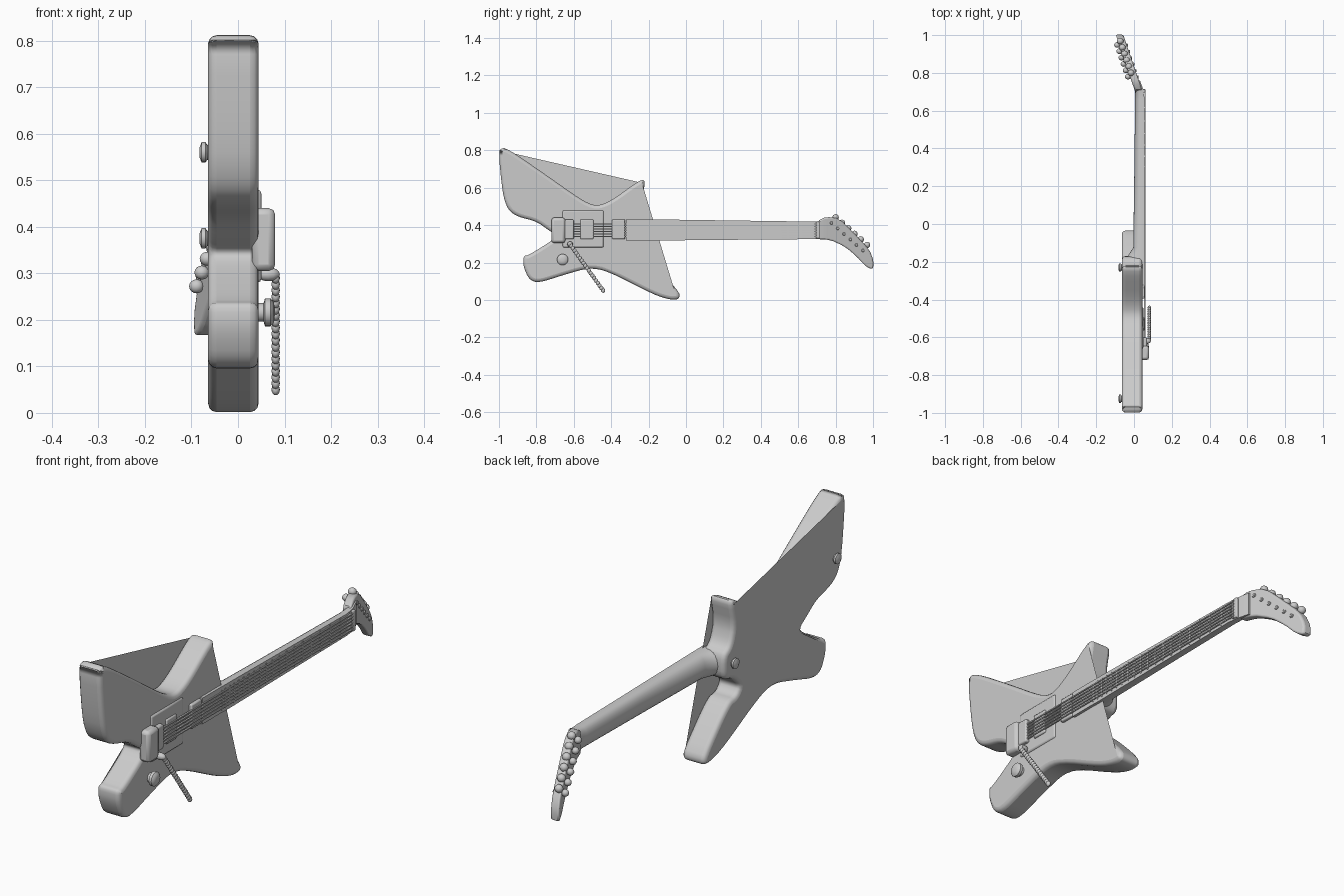
import bpy, bmesh, math
from mathutils import Vector

if "Cube" in bpy.data.objects:
    bpy.data.objects.remove(bpy.data.objects["Cube"])

grey = bpy.data.materials.new("plain_grey")
grey.diffuse_color = (0.6, 0.6, 0.6, 1)
grey.use_nodes = True
grey.node_tree.nodes["Principled BSDF"].inputs["Base Color"].default_value = grey.diffuse_color


def finish(name, bm, bevel=0, segs=3):
    """Turn a bmesh into a smooth-shaded object with optional rounded edges."""
    bmesh.ops.recalc_face_normals(bm, faces=bm.faces)
    me = bpy.data.meshes.new(name)
    bm.to_mesh(me)
    bm.free()
    me.materials.append(grey)
    ob = bpy.data.objects.new(name, me)
    bpy.context.collection.objects.link(ob)
    if bevel:
        m = ob.modifiers.new("round", 'BEVEL')
        m.width, m.segments = bevel, segs
        m.limit_method, m.angle_limit = 'ANGLE', math.radians(60)
        m.use_clamp_overlap = False
    bpy.context.view_layer.objects.active = ob
    ob.select_set(True)
    bpy.ops.object.shade_smooth_by_angle(angle=math.radians(40))
    ob.select_set(False)
    return ob


def soften(pts, times=2):
    """Corner cutting: rounds a closed outline."""
    for _ in range(times):
        out = []
        for i, p in enumerate(pts):
            a, b = Vector(p), Vector(pts[(i + 1) % len(pts)])
            out += [a.lerp(b, 0.22), a.lerp(b, 0.78)]
        pts = out
    return pts


def slab(name, outline, x0, x1, bevel, shear=0, y_ref=0):
    """Side outline (y, z) extruded across x, optionally leaning with y."""
    bm = bmesh.new()
    f = bm.faces.new([bm.verts.new((x0, y, z)) for y, z in outline])
    ext = bmesh.ops.extrude_face_region(bm, geom=[f])["geom"]
    for v in ext:
        if isinstance(v, bmesh.types.BMVert):
            v.co.x = x1
    for v in bm.verts:
        v.co.x += shear * (v.co.y - y_ref)
    return finish(name, bm, bevel)


def box(name, x, y, z, bevel=0.004):
    bm = bmesh.new()
    bmesh.ops.create_cube(bm, size=1)
    for v in bm.verts:
        v.co = [r[0] + (c + 0.5) * (r[1] - r[0]) for c, r in zip(v.co, (x, y, z))]
    return finish(name, bm, bevel, 2)


def lathe(name, profile, y, z, n=16):
    """Profile of (x, radius) turned around an axis along x."""
    bm = bmesh.new()
    rings = [[bm.verts.new((x, y + r * math.cos(k * math.tau / n), z + r * math.sin(k * math.tau / n)))
              for k in range(n)] for x, r in profile]
    for a, b in zip(rings, rings[1:]):
        for k in range(n):
            bm.faces.new((a[k], a[(k + 1) % n], b[(k + 1) % n], b[k]))
    bm.faces.new(rings[0])
    bm.faces.new(rings[-1])
    return finish(name, bm)


def ball(name, loc, size):
    bm = bmesh.new()
    bmesh.ops.create_uvsphere(bm, u_segments=12, v_segments=8, radius=1)
    for v in bm.verts:
        v.co = [l + s * c for l, s, c in zip(loc, size, v.co)]
    return finish(name, bm)


# Body with four wings
body = [(-1.005, 0.815), (-0.955, 0.81), (-0.75, 0.67), (-0.56, 0.535), (-0.48, 0.50),
        (-0.40, 0.53), (-0.25, 0.64), (-0.215, 0.64), (-0.24, 0.53), (-0.215, 0.45),
        (-0.17, 0.425), (-0.17, 0.32), (-0.235, 0.305), (-0.285, 0.255), (-0.255, 0.22),
        (-0.20, 0.215), (-0.035, 0.045), (-0.035, 0.005), (-0.08, 0), (-0.17, 0.027),
        (-0.42, 0.155), (-0.52, 0.172), (-0.65, 0.135), (-0.79, 0.09), (-0.84, 0.11),
        (-0.87, 0.18), (-0.87, 0.235), (-0.84, 0.24), (-0.72, 0.315), (-0.69, 0.345),
        (-0.73, 0.37), (-0.80, 0.42), (-0.90, 0.445), (-0.95, 0.48), (-0.98, 0.56)]
slab("body", soften(body), -0.064, 0.044, 0.018)

# Neck with a round back, blending into the heel
bm = bmesh.new()
rings = []
for y, back, zc, h in [(-0.32, -0.05, 0.375, 0.056), (-0.2, -0.048, 0.375, 0.056),
                       (-0.165, -0.03, 0.374, 0.056), (-0.125, -0.004, 0.374, 0.056),
                       (0.3, 0.002, 0.373, 0.051), (0.66, 0.006, 0.372, 0.047),
                       (0.71, 0.006, 0.373, 0.048), (0.76, -0.012, 0.378, 0.05)]:
    front = 0.056 if y < 0.7 else (0.05 if y < 0.75 else 0.032)
    ring = []
    for k in range(13):
        a = math.pi * k / 12
        ring.append(bm.verts.new((front - 0.012 - (front - 0.012 - back) * math.sin(a) ** 0.7,
                                  y, zc + h * math.cos(a))))
    ring += [bm.verts.new((front, y, zc - h)), bm.verts.new((front, y, zc + h))]
    rings.append(ring)
for a, b in zip(rings, rings[1:]):
    for k in range(len(a)):
        j = (k + 1) % len(a)
        bm.faces.new((a[k], a[j], b[j], b[k]))
bm.faces.new(rings[0])
bm.faces.new(rings[-1])
finish("neck", bm)

# Strings over fretboard and body, frets
for i in range(6):
    z = 0.339 + i * 0.0136
    box("string", (0.054, 0.061), (-0.66, 0.7), (z - 0.0025, z + 0.0025), 0)
for i in range(20):
    y = 0.69 - 0.88 * (1 - 2 ** (-i / 12)) / (1 - 2 ** (-19 / 12))
    box("fret", (0.05, 0.058), (y - 0.003, y + 0.003), (0.33, 0.416), 0)

# Leaning headstock
LEAN = -0.34
head = [(0.70, 0.325), (0.77, 0.322), (0.85, 0.285), (0.91, 0.235), (0.96, 0.18), (1.0, 0.16),
        (1.003, 0.21), (0.98, 0.27), (0.90, 0.355), (0.82, 0.435), (0.75, 0.445), (0.70, 0.42)]
slab("headstock", soften(head, 1), 0.006, 0.046, 0.008, LEAN, 0.7)

# Tuners: keys along the upper edge, posts on the face, housings behind
for i in range(6):
    t = i / 5
    y, z = 0.80 + 0.168 * t, 0.442 - 0.148 * t
    xc = 0.026 + LEAN * (y - 0.7)
    ball("tuner_key", (xc - 0.008, y, z), (0.018, 0.017, 0.017))
    ball("tuner_housing", (xc - 0.024, y - 0.02, z - 0.022), (0.016, 0.015, 0.015))
    lathe("tuner_post", [(xc + 0.01, 0.009), (xc + 0.03, 0.009), (xc + 0.033, 0.006)],
          y - 0.022, z - 0.03, 10)
box("string_nut", (0.03, 0.06), (0.695, 0.715), (0.328, 0.418))

# Bridge, its mounting plate, pickups
box("bridge", (0.03, 0.08), (-0.72, -0.645), (0.305, 0.44), 0.014)
box("bridge_saddles", (0.04, 0.068), (-0.66, -0.60), (0.325, 0.43), 0.006)
box("mounting_plate", (0.03, 0.05), (-0.66, -0.44), (0.28, 0.48), 0.008)
for y in (-0.53, -0.36):
    box("pickup", (0.04, 0.057), (y - 0.035, y + 0.035), (0.325, 0.43), 0.005)

# Volume knob
lathe("knob", [(0.04, 0.02), (0.055, 0.02), (0.058, 0.03), (0.07, 0.03), (0.077, 0.022), (0.079, 0.008)],
      -0.66, 0.216)

# Beaded tremolo arm
for i in range(19):
    t = i / 18
    ball("arm_bead", (0.081, -0.615 + 0.172 * t, 0.29 - 0.24 * t), (0.009, 0.011, 0.012))
ball("arm_socket", (0.065, -0.62, 0.298), (0.025, 0.015, 0.015))

# Strap buttons on the back
for y, z in ((-0.925, 0.56), (-0.23, 0.375)):
    lathe("strap_button", [(-0.055, 0.022), (-0.066, 0.016), (-0.07, 0.022), (-0.078, 0.022), (-0.083, 0.01)],
          y, z)
